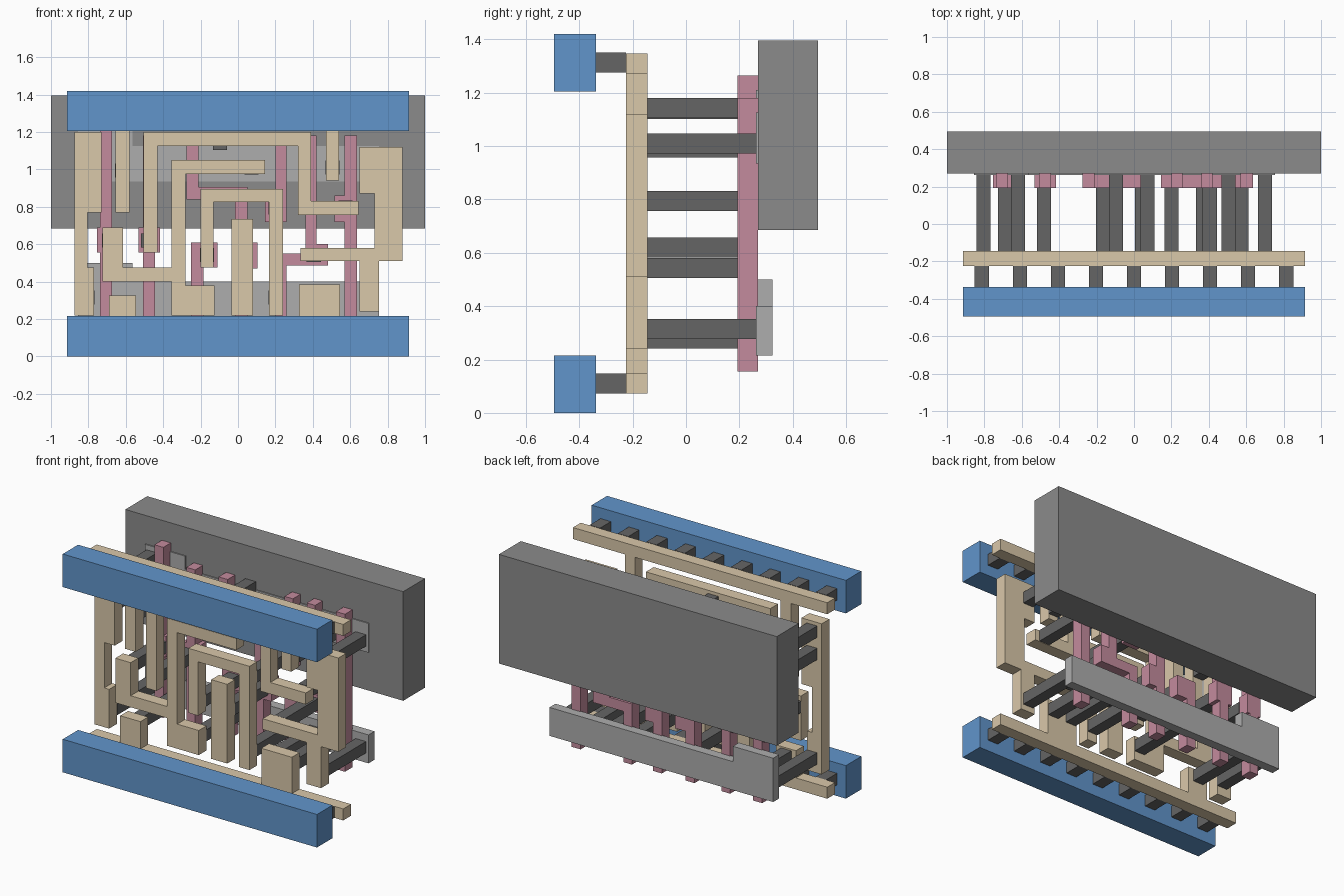
import bpy, bmesh


def material(name, r, g, b):
    m = bpy.data.materials.new(name)
    m.diffuse_color = (r, g, b, 1)
    return m


BLUE = material("blue", 0.12, 0.30, 0.60)
TAN = material("tan", 0.70, 0.58, 0.40)
PINK = material("pink", 0.55, 0.26, 0.34)
DARK = material("dark_grey", 0.13, 0.13, 0.13)
MID = material("mid_grey", 0.26, 0.26, 0.26)
LIGHT = material("light_grey", 0.42, 0.42, 0.42)


def slab(name, mat, y0, y1, xs, zs):
    """Extrude a right-angled outline: go across to the next x, then up/down to the next z."""
    bm = bmesh.new()
    n = len(xs)
    pts = []
    for i in range(n):
        pts += [(xs[i], zs[i]), (xs[(i + 1) % n], zs[i])]
    # last run returns to the first x, closing vertically to the first z
    face = bm.faces.new([bm.verts.new((x, y0, z)) for x, z in pts])
    ext = bmesh.ops.extrude_face_region(bm, geom=[face])
    bmesh.ops.translate(bm, vec=(0, y1 - y0, 0),
                        verts=[v for v in ext["geom"] if isinstance(v, bmesh.types.BMVert)])
    bmesh.ops.recalc_face_normals(bm, faces=bm.faces)
    me = bpy.data.meshes.new(name)
    bm.to_mesh(me)
    bm.free()
    me.materials.append(mat)
    ob = bpy.data.objects.new(name, me)
    bpy.context.collection.objects.link(ob)
    return ob


def trace(name, xs, zs):
    slab(name, TAN, -0.225, -0.145, xs, zs)


def gate(name, xs, zs):
    slab(name, PINK, 0.193, 0.27, xs, zs)


def post(name, x, z, y0, y1, h=0.0375):
    slab(name, DARK, y0, y1, [x - h, x + h], [z - h, z + h])


# back block and the two thin strips
slab("back_block", MID, 0.27, 0.495, [-1, 1], [0.685, 1.395])
slab("lower_strip", LIGHT, 0.263, 0.325,
     [-0.855, 0.755, -0.565], [0.215, 0.4, 0.5])
slab("upper_strip", LIGHT, 0.263, 0.325,
     [-0.855, -0.565, 0.755, -0.565], [0.935, 0.935, 1.125, 1.21])

# front rails with their short posts
for side, z in (("lower", 0.1075), ("upper", 1.3125)):
    slab(side + "_front_rail", BLUE, -0.495, -0.337, [-0.915, 0.915], [z - 0.1075, z + 0.1075])
    for i in range(9):
        post(f"{side}_rail_post_{i}", -0.814 + i * 0.2035, z + (0.003 if z < 1 else 0), -0.337, -0.225)

# tan rails with stubs, and tan traces
trace("lower_tan_rail", [-0.915, 0.915, 0.545, 0.325, -0.545, -0.69],
      [0.073, 0.148, 0.385, 0.148, 0.325, 0.148])
trace("upper_tan_rail", [-0.915, 0.915, 0.54, 0.47, -0.58, -0.655],
      [1.348, 1.273, 0.94, 1.273, 0.77, 1.273])
trace("left_trace", [-0.875, -0.77, -0.805, -0.73], [0.22, 0.475, 0.77, 1.2])
trace("outer_trace", [-0.505, -0.43, 0.32, 0.645, 0.39], [0.555, 1.125, 0.755, 0.83, 1.2])
trace("branched_trace", [-0.725, -0.355, -0.125, -0.28, 0.145, -0.355, -0.615],
      [0.4, 0.22, 0.38, 0.975, 1.05, 0.475, 0.69])
trace("inner_trace", [-0.2, -0.13, 0.165, 0.24], [0.475, 0.825, 0.22, 0.895])
trace("middle_trace", [-0.035, 0.08], [0.22, 0.735])
trace("right_trace", [0.335, 0.65, 0.755, 0.88, 0.65, 0.73],
      [0.51, 0.24, 0.51, 1.12, 0.87, 0.58])

# pink bars
for name, x, w, top in (("far_left", -0.705, 0.05, 1.265), ("left", -0.475, 0.058, 1.18)):
    h = 0.032
    gate(name + "_bar", [x - h, x + h, x + w, x + h, x - h, x - w],
         [0.155, 0.555, 0.69, top, 0.69, 0.555])
gate("stepped_bar", [-0.015, 0.05, 0.105, 0.05, -0.21, -0.275],
     [0.155, 0.47, 0.61, 0.905, 1.18, 0.84])
gate("short_lower_bar", [-0.25, -0.185, -0.11, -0.25], [0.155, 0.475, 0.61, 0.61])
gate("short_upper_bar", [0.145, 0.26, 0.2], [0.72, 1.18, 0.86])
gate("crossing_bar", [0.2, 0.26, 0.48, 0.42, 0.36], [0.155, 0.485, 0.6, 1.18, 0.55])
gate("right_bar", [0.57, 0.635, 0.57, 0.515], [0.155, 1.18, 0.86, 0.72])

# dark posts from traces to the pink bars
for i, (x, z) in enumerate([(-0.69, 0.62), (-0.48, 0.62), (-0.165, 0.543), (0.043, 0.543),
                            (0.2, 0.795), (0.405, 0.543), (0.575, 0.795)]):
    post(f"bar_post_{i}", x, z, -0.145, 0.195)

# dark posts from traces to the strips
for i, (x, z) in enumerate([(-0.805, 0.315), (-0.62, 0.278), (-0.165, 0.315), (0.2, 0.315),
                            (0.37, 0.315), (0.505, 0.315), (0.7, 0.315),
                            (-0.805, 0.995), (-0.805, 1.14), (-0.62, 0.995), (-0.095, 1.142),
                            (0.073, 1.01), (0.505, 1.01), (0.7, 1.01)]):
    post(f"strip_post_{i}", x, z, -0.145, 0.265)
